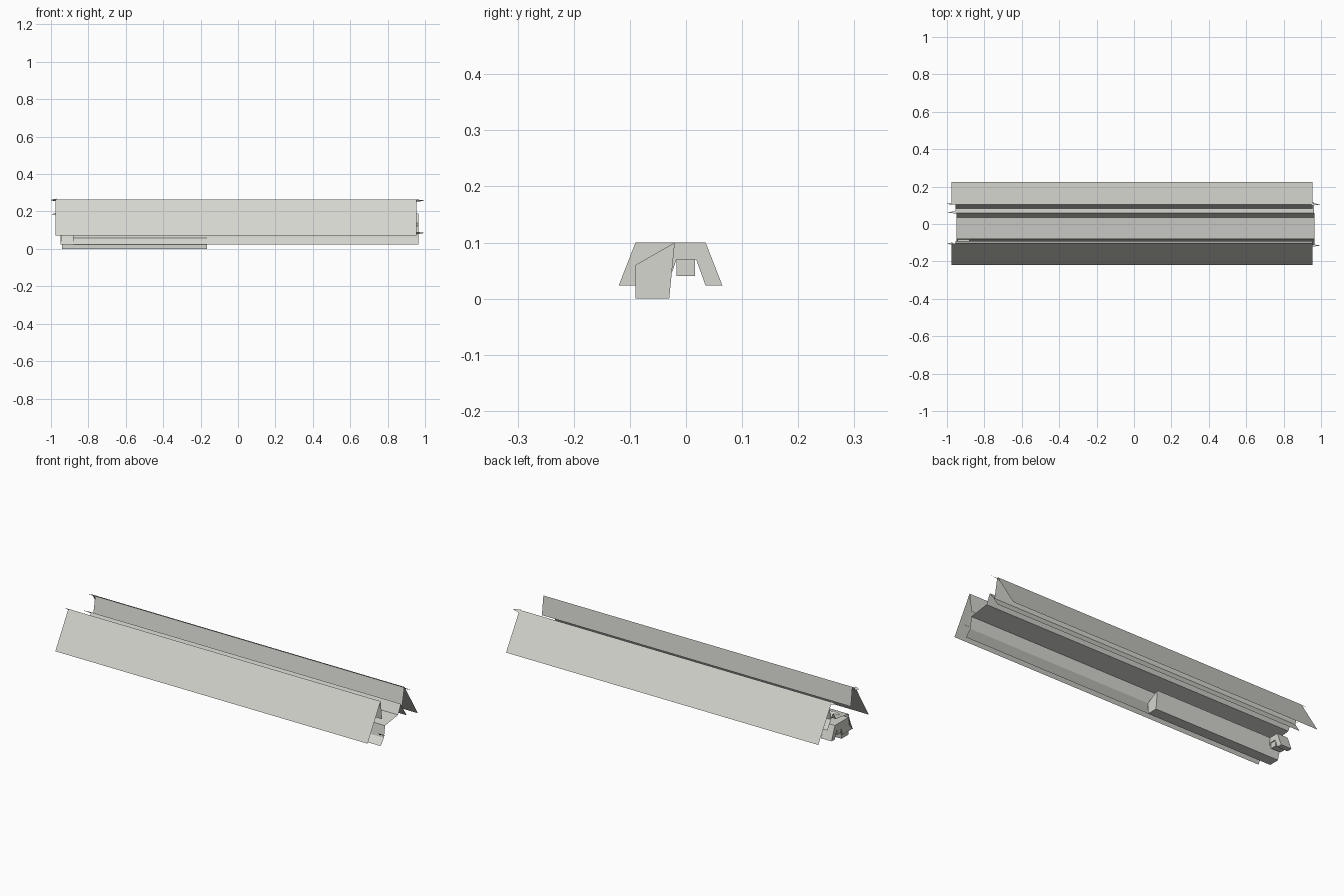
import bpy, bmesh, math

if "Cube" in bpy.data.objects:
    bpy.data.objects.remove(bpy.data.objects["Cube"])

paint = bpy.data.materials.new("pale_grey")
paint.diffuse_color = (0.66, 0.67, 0.62, 1)
paint.use_nodes = True
paint.node_tree.nodes["Principled BSDF"].inputs["Base Color"].default_value = paint.diffuse_color


def finish(name, bm, smooth=0):
    mesh = bpy.data.meshes.new(name)
    bm.to_mesh(mesh)
    bm.free()
    mesh.materials.append(paint)
    obj = bpy.data.objects.new(name, mesh)
    bpy.context.collection.objects.link(obj)
    if smooth:
        bpy.ops.object.select_all(action='DESELECT')
        bpy.context.view_layer.objects.active = obj
        obj.select_set(True)
        bpy.ops.object.shade_smooth_by_angle(angle=math.radians(smooth))
    return obj


def extrude(name, profile, x0, x1, solid=False, smooth=0):
    """Sweep a (y, z) profile along x, as an open sheet or a capped solid."""
    bm = bmesh.new()
    a = [bm.verts.new((x0, y, z)) for y, z in profile]
    b = [bm.verts.new((x1, y, z)) for y, z in profile]
    n = len(profile)
    for i in range(n if solid else n - 1):
        j = (i + 1) % n
        bm.faces.new((a[i], b[i], b[j], a[j]))
    if solid:
        bm.faces.new(a)
        bm.faces.new(b[::-1])
        bmesh.ops.recalc_face_normals(bm, faces=bm.faces)
    return finish(name, bm, smooth)


# Sloping outer panels, each with an inner flap folded down from its top edge
extrude("front_panel", [(-0.22, 0.072), (-0.105, 0.265)], -0.975, 0.955)
extrude("back_panel", [(0.105, 0.265), (0.225, 0.072)], -0.975, 0.955)
extrude("front_flap", [(-0.105, 0.265), (-0.092, 0.16)], -0.955, 0.955)
extrude("back_flap", [(0.083, 0.155), (0.104, 0.262)], -0.955, 0.955)

# Inner folded sheet between the panels, with a nearly flat floor
extrude("inner_sheet",
        [(-0.12, 0.023), (-0.09, 0.058), (-0.08, 0.122), (0.035, 0.138), (0.06, 0.19)],
        -0.95, 0.965, smooth=30)
extrude("inner_lip", [(0.06, 0.19), (0.115, 0.105)], -0.955, 0.962)

# Hat shaped bracket under the sheet, with its notch and a block inside
extrude("bracket",
        [(-0.12, 0.023), (-0.09, 0.1), (0.035, 0.1), (0.065, 0.023),
         (0.035, 0.023), (0.018, 0.07), (-0.017, 0.07), (-0.033, 0.023)],
        -0.945, -0.88, True)
extrude("bracket_block", [(-0.017, 0.04), (-0.017, 0.07), (0.016, 0.07), (0.016, 0.04)],
        -0.945, -0.885, True)

# Low runner below the sheet
extrude("runner",
        [(-0.09, 0.0), (-0.09, 0.06), (-0.02, 0.1), (-0.03, 0.0)],
        -0.94, -0.165, True)

# Small pointed tabs at the ends of the sheets: base x, tip x, y, z
tabs = [(0.95, 1.0, 0.105, 0.258), (-0.97, -1.0, 0.108, 0.26),
        (0.95, 1.0, -0.115, 0.085), (-0.95, -1.0, 0.062, 0.186),
        (-0.97, -1.0, -0.105, 0.262)]
bm = bmesh.new()
for x0, x1, y, z in tabs:
    bm.faces.new([bm.verts.new(p) for p in
                  ((x0, y - 0.007, z + 0.007), (x0, y + 0.007, z - 0.007), (x1, y, z))])
finish("end_tabs", bm)
